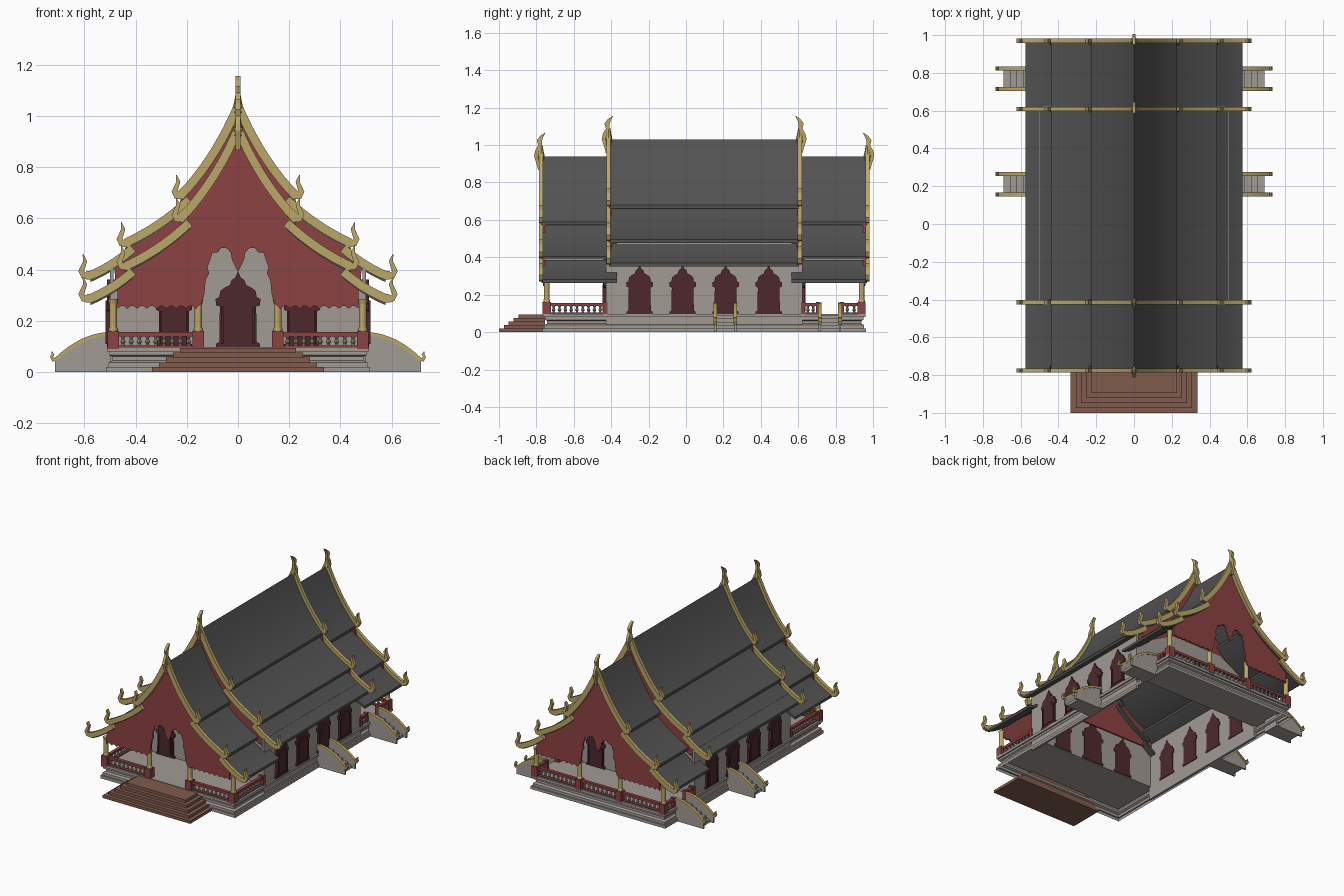
import bpy, bmesh, math

if "Cube" in bpy.data.objects:
    bpy.data.objects.remove(bpy.data.objects["Cube"])

YC = 0.097   # the hall is symmetric about this y; all parts are built around it


def mat(name, r, g, b):
    m = bpy.data.materials.new(name)
    m.diffuse_color = (r, g, b, 1)
    m.use_nodes = True
    m.node_tree.nodes["Principled BSDF"].inputs["Base Color"].default_value = m.diffuse_color
    return m


ROOF = mat("roof_tile", .085, .085, .085)
RED = mat("red_paint", .27, .055, .055)
GOLD = mat("gold", .50, .39, .14)
DARK = mat("dark_wood", .075, .022, .026)
WALL = mat("plaster", .36, .325, .30)
BRICK = mat("brick", .22, .105, .075)


# helpers: each returns (verts, faces)
def prism(pts, axis, a, b):
    place = {'x': lambda u, v, d: (d, u, v), 'y': lambda u, v, d: (u, d, v)}[axis]
    n = len(pts)
    vs = [place(u, v, d) for d in (a, b) for u, v in pts]
    fs = [tuple(range(n)), tuple(range(n, 2 * n))]
    return vs, fs + [(i, (i + 1) % n, n + (i + 1) % n, n + i) for i in range(n)]


def box(x0, x1, y0, y1, z0, z1):
    return prism([(x0, z0), (x1, z0), (x1, z1), (x0, z1)], 'y', y0, y1)


def lathe(x, y, prof, n=8):
    vs = [(x + r * math.cos(2 * math.pi * k / n), y + r * math.sin(2 * math.pi * k / n), z)
          for r, z in prof for k in range(n)]
    fs = [(j * n + k, j * n + (k + 1) % n, (j + 1) * n + (k + 1) % n, (j + 1) * n + k)
          for j in range(len(prof) - 1) for k in range(n)]
    return vs, fs + [tuple(range(n)), tuple(range(len(vs) - n, len(vs)))]


def ribbon(path):
    """Outline of a 2D path of (u, v, width)."""
    left, right = [], []
    for i, (u, v, w) in enumerate(path):
        p, q = path[max(i - 1, 0)], path[min(i + 1, len(path) - 1)]
        dx, dz = q[0] - p[0], q[1] - p[1]
        k = w / 2 / math.hypot(dx, dz)
        left.append((u - dz * k, v + dx * k))
        right.append((u + dz * k, v - dx * k))
    return left + right[::-1]


def bez(p, q, r, n=9):
    return [tuple((1 - t) ** 2 * a + 2 * t * (1 - t) * b + t * t * c for a, b, c in zip(p, q, r))
            for t in [i / n for i in range(n + 1)]]


def part(name, m, geo, mirror="", smooth=False):
    bm = bmesh.new()
    for vs, fs in geo:
        bv = [bm.verts.new(v) for v in vs]
        for f in fs:
            bm.faces.new([bv[i] for i in f])
    bmesh.ops.recalc_face_normals(bm, faces=bm.faces)
    me = bpy.data.meshes.new(name)
    bm.to_mesh(me)
    bm.free()
    me.materials.append(m)
    ob = bpy.data.objects.new(name, me)
    bpy.context.collection.objects.link(ob)
    ob.location.y = YC
    if smooth:
        bpy.ops.object.select_all(action='DESELECT')
        ob.select_set(True)
        bpy.context.view_layer.objects.active = ob
        bpy.ops.object.shade_smooth_by_angle(angle=math.radians(30))
    if mirror:
        md = ob.modifiers.new("Mirror", 'MIRROR')
        md.use_axis = ('x' in mirror, 'y' in mirror, False)
        md.use_mirror_merge = False
    return ob


# stepped, hollow base with porch floors
levels = [(0, .515), (.02, .515), (.02, .505), (.038, .505), (.045, .49), (.06, .49),
          (.066, .502), (.08, .502), (.08, .512), (.098, .512)]
vs, fs = [], []
for z, h in levels:
    vs += [(sx * h, sy * (h + .35), z) for sx, sy in ((-1, -1), (1, -1), (1, 1), (-1, 1))]
for j in range(len(levels) - 1):
    fs += [(4 * j + k, 4 * j + (k + 1) % 4, 4 * j + 4 + (k + 1) % 4, 4 * j + 4 + k) for k in range(4)]
part("base_moulding", WALL, [(vs, fs)])
part("porch_floor", WALL, [box(-.512, .512, -.862, -.51, .088, .098)], "y")
part("side_ledge", WALL, [box(.485, .512, -.51, .51, .088, .098)], "x")

# front steps
part("front_steps", BRICK, [box(-.335 + .027 * i, .335 - .027 * i, -1.097 + .026 * i, -.85,
                                .019 * i, .019 * (i + 1)) for i in range(5)])

# hall walls
part("side_walls", WALL, [box(.485, .5, -.525, .525, .0, .41)], "x")
part("end_walls", WALL, [prism([(-.5, .09), (.5, .09), (.5, .325), (.4, .39), (.2, .5), (-.2, .5),
                                (-.4, .39), (-.5, .325)], 'y', -.525, -.51)], "y")

# three-tier curved roofs
TIERS = [bez((0, 1.03), (.09, .82), (.225, .68)), bez((.19, .665), (.3, .56), (.44, .495)),
         bez((.41, .475), (.49, .405), (.575, .37))]


def roof(dz, y0, y1):
    geo = []
    for t in TIERS:
        top = [(x, z + dz) for x, z in t]
        geo.append(prism(top + [(x, z - .018) for x, z in top[::-1]], 'y', y0, y1))
    return geo


part("main_roof", ROOF, roof(0, -.508, .508), "x", True)
part("porch_roof", ROOF, roof(-.09, -.87, -.467), "xy", True)

# gold barge boards with upturned flame ends
HOOK = [(.014, 0, .026), (.023, .016, .022), (.014, .038, .018), (.008, .055, .016), (.016, .082, .003)]


def barge(dz, y0, y1):
    geo = []
    for i, t in enumerate(TIERS):
        path = [(x, z + dz + .008, .034) for x, z in t]
        x, z, w = path[-1]
        if i == 2:
            x += .014
            path.append((x, z, w))
        geo.append(prism(ribbon(path + [(x + a, z + b, c) for a, b, c in HOOK]), 'y', y0, y1))
    return geo


part("main_barge_boards", GOLD, barge(0, -.522, -.5), "xy")
part("porch_barge_boards", GOLD, barge(-.09, -.884, -.862), "xy")

# ridge finials
FIN = [(0, -.07, .03), (.008, -.03, .036), (.012, .005, .05), (.012, .03, .036), (.004, .058, .02),
       (.008, .083, .028), (-.003, .103, .018), (-.022, .125, .003)]
for nm, y, z in (("main", -.511, 1.03), ("porch", -.873, .94)):
    part(nm + "_ridge_finials", GOLD,
         [prism(ribbon([(y - a, z + b, w) for a, b, w in FIN]), 'x', -.009, .009),
          lathe(0, y, [(.016, z - .03), (.02, z + .005), (.014, z + .03), (.009, z + .06)])], "y")


# red gables; the porch one has a scalloped hem and a twin-lobed opening
def slope(dz, xmax):
    pts = TIERS[0] + [p for p in TIERS[1] if p[0] > .23] + [p for p in TIERS[2] if .445 < p[0] < xmax]
    return [(x, z + dz) for x, z in pts]


part("main_gable", RED, [prism(slope(-.01, .5) + [(.48, .36), (0, .36)], 'y', -.506, -.496)], "xy")
hem = [(.47 - .305 * i / 40, .247 + .012 * abs(math.sin(math.pi * i / 5))) for i in range(41)]
opening = [(.142, .27), (.132, .3), (.126, .36), (.113, .385), (.119, .41), (.108, .44), (.1, .465),
           (.078, .468), (.066, .485), (.042, .483), (.028, .465), (.024, .44), (.01, .41), (0, .39)]
part("porch_gable", RED, [prism(slope(-.1, .47) + [(.47, .33)] + hem + opening, 'y', -.862, -.85)], "xy")

# windows and doors
FRAME = [(.07, 0), (.07, .016), (.06, .022), (.058, .145), (.07, .15), (.072, .172), (.06, .178),
         (.056, .2), (.042, .212), (.026, .22), (.02, .238), (.009, .246), (0, .268)]
LEAF = [(.042, .022), (.042, .14), (.034, .165), (.018, .18), (0, .186)]


def opening_set(c, axis, d, out, sx=1, sz=1):
    geo = []
    for outline, depth in ((FRAME, .012), (LEAF, .017)):
        half = [(u * sx, .093 + v * sz) for u, v in outline]
        full = [(c + u, v) for u, v in half] + [(c - u, v) for u, v in half[-2::-1]]
        geo.append(prism(full, axis, d - out * .02, d + out * depth))
    for s in (-1, 1):   # jamb strips
        a, b = sorted((c + s * .047 * sx, c + s * .055 * sx))
        geo.append(prism([(a, .11), (b, .11), (b, .093 + .145 * sz), (a, .093 + .145 * sz)],
                         axis, d, d + out * .018))
    return geo


part("side_windows", DARK, opening_set(-.345, 'x', .5, 1) + opening_set(-.115, 'x', .5, 1), "xy")
part("end_windows", DARK, opening_set(.25, 'y', -.525, -1), "xy")
part("doors", DARK, opening_set(0, 'y', -.525, -1, 1.22, 1.12), "y")

# porch columns and red posts
COLS = [(.155, -.842), (.487, -.842)]
part("columns", GOLD, [lathe(x, y, [(.018, .1), (.018, .17), (.015, .175), (.015, .265), (.02, .285)], 12)
                       for x, y in COLS], "xy")
part("column_bases", RED, [box(x - .022, x + .022, y - .022, y + .022, .09, .16) for x, y in COLS]
     + [box(.467, .505, -.54, -.518, .09, .16)], "xy")
part("gate_posts", RED, [box(.472, .5, y - .01, y + .01, .09, .16) for y in (.607, .737)], "x")


# balustrades
def rail(name, x0, y0, x1, y1, mirror):
    hx, hy = (.011, 0) if x0 == x1 else (0, .011)
    part(name + "_rail", RED, [box(x0 - hx, x1 + hx, y0 - hy, y1 + hy, .139, .156),
                               box(x0 - hx, x1 + hx, y0 - hy, y1 + hy, .096, .104)], mirror)
    n = max(2, round((abs(x1 - x0) + abs(y1 - y0)) / .032))
    prof = [(.008, .103), (.005, .109), (.01, .118), (.005, .13), (.009, .14)]
    part(name + "_balusters", WALL, [lathe(x0 + (x1 - x0) * (i + .5) / n, y0 + (y1 - y0) * (i + .5) / n, prof)
                                     for i in range(n)], mirror)


rail("porch_end", .177, -.842, .465, -.842, "xy")
rail("porch_front_side", .487, -.82, .487, -.54, "x")
rail("porch_back_side_inner", .487, .54, .487, .597, "x")
rail("porch_back_side_outer", .487, .747, .487, .82, "x")
rail("porch_back_middle", -.133, .842, .133, .842, "")

# side stairs with curved gold handrails
curve = bez((.5, .15), (.61, .145), (.708, .052), 10)
cap = [(x, z, .014) for x, z in curve] + [(.722, .048, .014), (.728, .06, .012), (.722, .07, .01), (.727, .08, .004)]
walls, caps, steps = [], [], []
for yc in (.113, .672):
    for s in (-.054, .054):
        y = yc + s
        walls.append(prism([(.5, 0)] + curve + [(.714, .05), (.714, 0)], 'y', y - .006, y + .006))
        caps.append(prism(ribbon(cap), 'y', y - .01, y + .01))
    steps += [box(.5, .69 - .034 * i, yc - .05, yc + .05, .018 * i, .018 * (i + 1)) for i in range(5)]
part("side_stair_walls", WALL, walls, "x")
part("side_stair_handrails", GOLD, caps, "x")
part("side_stair_steps", WALL, steps, "x")
